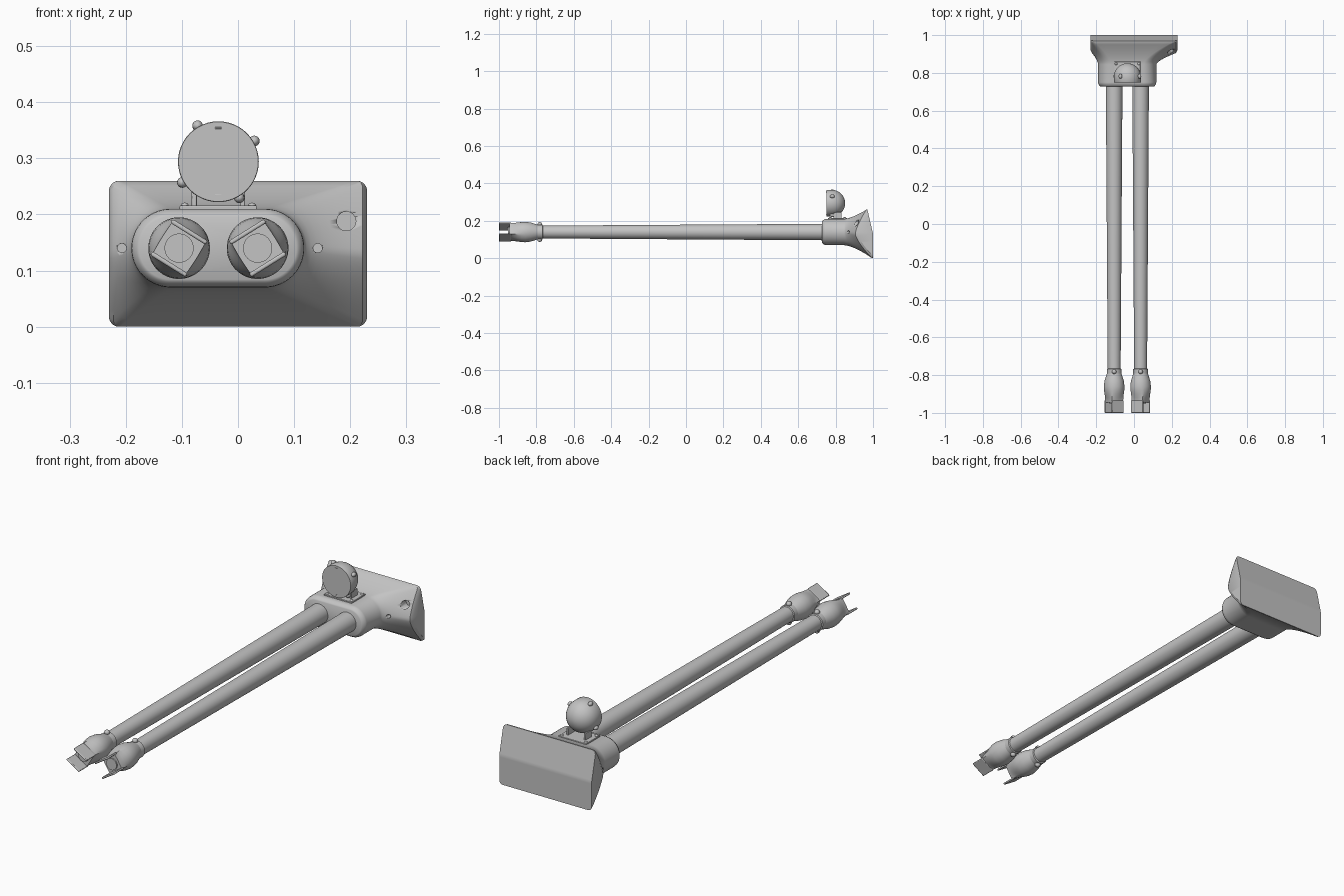
import bpy, bmesh, math
from mathutils import Vector, Matrix

if "Cube" in bpy.data.objects:
    bpy.data.objects.remove(bpy.data.objects["Cube"])

grey = bpy.data.materials.new("light_grey")
grey.diffuse_color = (0.55, 0.55, 0.55, 1)
grey.use_nodes = True
grey.node_tree.nodes["Principled BSDF"].inputs["Base Color"].default_value = grey.diffuse_color


def finish(name, bm, angle=35):
    bmesh.ops.recalc_face_normals(bm, faces=bm.faces)
    me = bpy.data.meshes.new(name)
    bm.to_mesh(me)
    bm.free()
    ob = bpy.data.objects.new(name, me)
    bpy.context.collection.objects.link(ob)
    me.materials.append(grey)
    bpy.ops.object.select_all(action='DESELECT')
    ob.select_set(True)
    bpy.context.view_layer.objects.active = ob
    bpy.ops.object.shade_smooth_by_angle(angle=math.radians(angle))
    return ob


def skin(bm, rings):
    """Bridge successive rings of points; returns the vertex rings."""
    vs = [[bm.verts.new(p) for p in r] for r in rings]
    for a, b in zip(vs, vs[1:]):
        n = len(a)
        for i in range(n):
            bm.faces.new((a[i], a[(i + 1) % n], b[(i + 1) % n], b[i]))
    return vs


def lathe(name, cx, cz, profile, n=32):
    """Solid of revolution about a y-parallel axis; profile is (y, radius)."""
    bm = bmesh.new()
    ang = [2 * math.pi * i / n for i in range(n)]
    vs = skin(bm, [[(cx + r * math.cos(a), y, cz + r * math.sin(a)) for a in ang]
                   for y, r in profile])
    bm.faces.new(vs[0])
    bm.faces.new(vs[-1])
    return finish(name, bm)


def box(name, centre, size, roll=0, bevel=0.002):
    bm = bmesh.new()
    m = Matrix.Translation(centre) @ Matrix.Rotation(roll, 4, 'Y') @ Matrix.Diagonal((*size, 1))
    bmesh.ops.create_cube(bm, size=1, matrix=m)
    ob = finish(name, bm)
    mod = ob.modifiers.new("edge", 'BEVEL')
    mod.width, mod.segments = bevel, 2
    return ob


def ball(name, centre, scale):
    bm = bmesh.new()
    bmesh.ops.create_uvsphere(bm, u_segments=16, v_segments=10, radius=1,
                              matrix=Matrix.Translation(centre) @ Matrix.Diagonal((*scale, 1)))
    return finish(name, bm, 60)


# --- Housing flaring into the wedge-shaped base plate ---
ARC, FLAT = 20, 5


def mirror_quad(q):
    """Expand a quarter outline, side to top, to a full loop."""
    up = q + [(-x, z) for x, z in q[-2::-1]]
    return up + [(x, -z) for x, z in up[-2:0:-1]]


def outline(w, h, r, stadium):
    q = []
    for i in range(ARC + 1):
        u = i / ARC
        if stadium or u > 0.7:
            a = (u if stadium else (u - 0.7) / 0.3) * math.pi / 2
            q.append((w - r + r * math.cos(a), h - r + r * math.sin(a)))
        else:
            q.append((w, (h - r) * u / 0.7))
    q += [((w - r) * (1 - i / FLAT), h) for i in range(1, FLAT + 1)]
    return mirror_quad(q)


def oval(inset):
    return [(x - 0.036, z + 0.14) for x, z in outline(0.154 - inset, 0.07 - inset, 0.07 - inset, True)]


def rim_y(z):
    d = (z - 0.13) / 0.13
    return 0.905 + (0.06 if d > 0 else 0.09) * abs(d) ** 1.4


def back_y(z):
    return 1.0 - 0.03 * max(0, (z - 0.13) / 0.13)


rings = [[(x, y, z) for x, z in oval(i)]
         for y, i in ((0.727, 0.014), (0.73, 0.009), (0.742, 0.001), (0.75, 0), (0.845, 0))]
start = oval(0)
rim = [(x, z + 0.13) for x, z in outline(0.222, 0.13, 0.012, False)]
side = [(x, z + 0.13) for x, z in outline(0.23, 0.13, 0.018, False)]
for k in range(1, 9):
    q = k / 8
    f = q ** 1.5
    rings.append([(a[0] + (b[0] - a[0]) * f, 0.845 + (rim_y(b[1]) - 0.845) * q,
                   a[1] + (b[1] - a[1]) * f) for a, b in zip(start, rim)])
rings.append([(x, min(rim_y(z) + 0.015, back_y(z) - 0.001), z) for x, z in side])
rings.append([(x, back_y(z), z) for x, z in side])
bm = bmesh.new()
vs = skin(bm, rings)
half = len(start) // 2
bm.faces.new(vs[0])
bm.faces.new(vs[-1][:half + 1])            # upper sloping back
bm.faces.new(vs[-1][half:] + vs[-1][:1])   # lower upright back
base = finish("base_housing", bm, 32)

# --- Drilled holes in the base ---
for x, z, r, depth in ((0.193, 0.188, 0.017, 0.945), (-0.207, 0.14, 0.008, 0.93),
                       (0.142, 0.14, 0.008, 0.90)):
    cut = lathe("hole_cutter", x, z, [(0.7, r), (depth, r)], 24)
    cut.hide_render = True
    cut.hide_set(True)
    mod = base.modifiers.new("hole", 'BOOLEAN')
    mod.operation, mod.solver, mod.object = 'DIFFERENCE', 'EXACT', cut

# --- Pair of long tubes with clamp heads ---
for label, cx, sgn in (("left", -0.105, 1), ("right", 0.035, -1)):
    cz = 0.14
    lathe(label + "_tube", cx, cz, [(-0.80, 0.034), (0.74, 0.044)], 40)
    lathe(label + "_collar", cx, cz, [(-0.765, 0.034), (-0.768, 0.039), (-0.795, 0.039), (-0.80, 0.035)])

    # bulb that blends from round to square; last value is squareness
    roll = sgn * math.radians(32)
    bm = bmesh.new()
    rings = []
    for y, r, s in ((-0.785, 0.037, 0), (-0.805, 0.043, 0), (-0.83, 0.051, 0), (-0.86, 0.055, 0),
                    (-0.88, 0.053, 0.05), (-0.90, 0.048, 0.2), (-0.92, 0.041, 0.5),
                    (-0.935, 0.037, 0.8), (-0.945, 0.036, 0.9)):
        ring = []
        for i in range(40):
            a = 2 * math.pi * i / 40 + math.pi / 4
            c, d = math.cos(a), math.sin(a)
            k = r * (1 - s + s / max(abs(c), abs(d)))
            p = Matrix.Rotation(roll, 3, 'Y') @ Vector((k * c, 0, k * d))
            ring.append((cx + p.x, y, cz + p.z))
        rings.append(ring)
    vs = skin(bm, rings)
    bm.faces.new(vs[0])
    bm.faces.new(vs[-1])
    finish(label + "_head", bm, 40)
    lathe(label + "_end_disc", cx, cz, [(-0.944, 0.026), (-0.951, 0.026)])

    # two prongs on opposite sides of the head
    for e in (-1, 1):
        off = Matrix.Rotation(roll, 3, 'Y') @ Vector((0, 0, 0.034 * e))
        box(label + "_prong", (cx + off.x, -0.967, cz + off.z), (0.074, 0.066, 0.008), roll, 0.003)
        ball(label + "_set_screw", (cx, -0.782, cz + 0.042 * e), (0.012, 0.012, 0.011))

# --- Domed lamp with flat face ---
lx, lz = -0.035, 0.294
dome = [(0.75, 0.071), (0.752, 0.072), (0.779, 0.072)]
dome += [(0.779 + 0.072 * math.sin(math.radians(a)), 0.072 * math.cos(math.radians(a)))
         for a in (10, 20, 30, 40, 50, 60, 70, 80, 87)]
lathe("lamp_dome", lx, lz, dome, 48)
for e in (-1, 1):
    box("lamp_face_slot", (lx, 0.7495, lz + 0.06 * e), (0.012, 0.003, 0.003), 0, 0.0005)
for deg in (30, 120, 210, 300):
    a = math.radians(deg)
    ball("lamp_lug", (lx + 0.074 * math.cos(a), 0.782, lz + 0.074 * math.sin(a)),
         (0.0095, 0.013, 0.0095))

# --- Lamp bracket bolted to the housing ---
box("bracket_plate", (lx, 0.81, 0.212), (0.138, 0.1, 0.008))
for e in (-1, 1):
    box("bracket_arm", (lx + 0.043 * e, 0.81, 0.228), (0.009, 0.045, 0.036))
    for y in (0.772, 0.848):
        ball("bracket_bolt", (lx + 0.06 * e, y, 0.216), (0.007, 0.007, 0.005))
